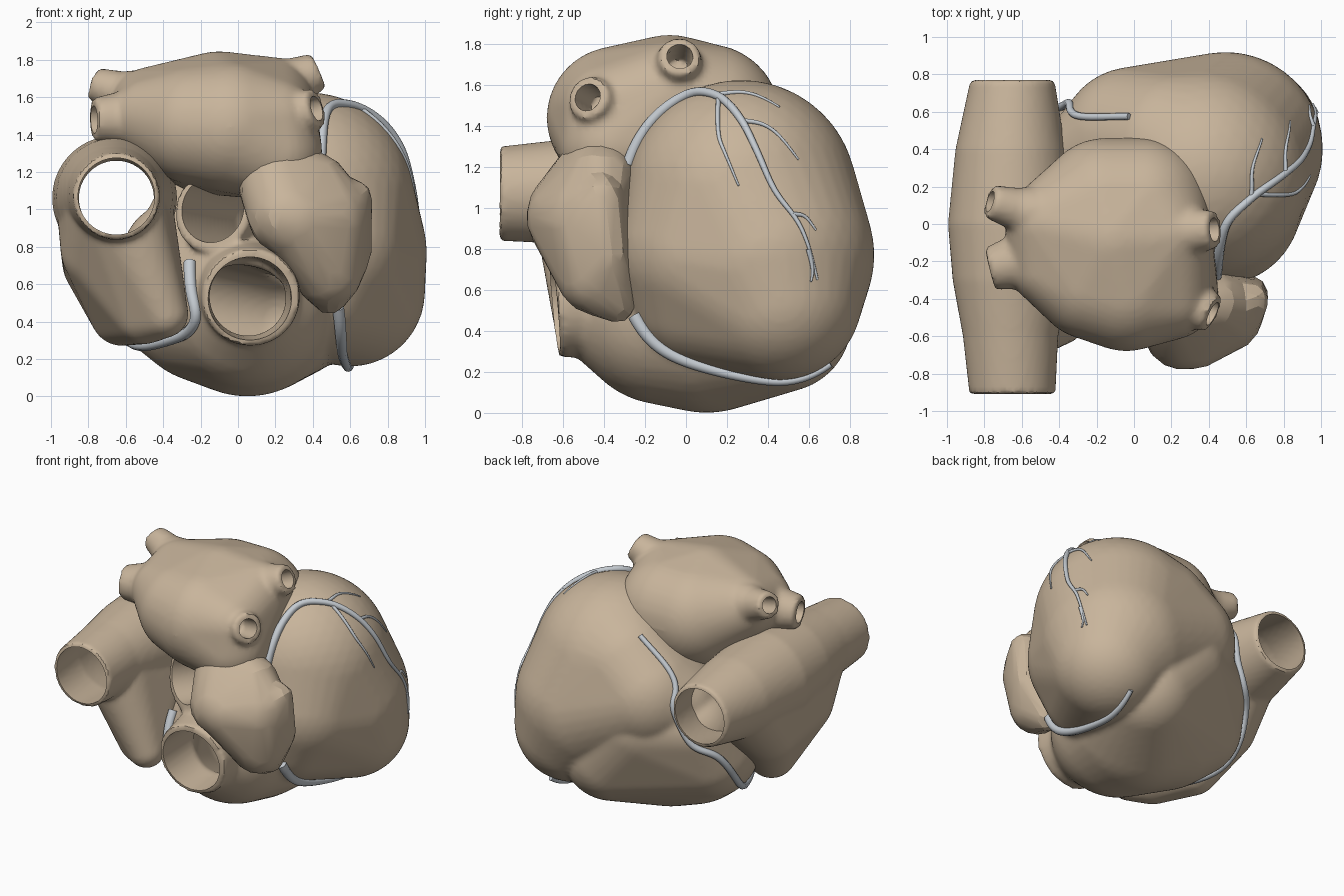
import bpy, bmesh, math
from mathutils import Vector

if "Cube" in bpy.data.objects:
    bpy.data.objects.remove(bpy.data.objects["Cube"])


def colour(name, rgb):
    m = bpy.data.materials.new(name)
    m.diffuse_color = (*rgb, 1)
    m.use_nodes = True
    m.node_tree.nodes["Principled BSDF"].inputs["Base Color"].default_value = m.diffuse_color
    return m


MUSCLE = colour("muscle", (0.58, 0.46, 0.33))
VESSEL = colour("vessel", (0.56, 0.60, 0.64))


def hull(bm, balls):
    """Add the convex skin around a few balls (x, y, z, radius)."""
    shell = bmesh.new()
    for x, y, z, r in balls:
        new = bmesh.ops.create_icosphere(shell, subdivisions=4, radius=r)["verts"]
        bmesh.ops.translate(shell, verts=new, vec=(x, y, z))
    bmesh.ops.delete(shell, geom=list(shell.edges), context='EDGES_FACES')
    bmesh.ops.convex_hull(shell, input=list(shell.verts))
    bmesh.ops.delete(shell, geom=[v for v in shell.verts if not v.link_faces], context='VERTS')
    bmesh.ops.recalc_face_normals(shell, faces=list(shell.faces))
    tmp = bpy.data.meshes.new("tmp")
    shell.to_mesh(tmp)
    shell.free()
    bm.from_mesh(tmp)
    bpy.data.meshes.remove(tmp)


def tube(bm, rings, n=40):
    """Add a closed tube through rings (x, y, z, radius)."""
    axis = Vector(rings[-1][:3]) - Vector(rings[0][:3])
    q = axis.to_track_quat('Z', 'Y')
    loops = []
    for x, y, z, r in rings:
        loops.append([bm.verts.new(Vector((x, y, z)) + q @ Vector(
            (r * math.cos(2 * math.pi * i / n), r * math.sin(2 * math.pi * i / n), 0)))
            for i in range(n)])
    faces = [bm.faces.new(loops[0][::-1]), bm.faces.new(loops[-1])]
    for a, b in zip(loops, loops[1:]):
        for i in range(n):
            j = (i + 1) % n
            faces.append(bm.faces.new((a[i], a[j], b[j], b[i])))
    bmesh.ops.recalc_face_normals(bm, faces=faces)


def fused(name, hulls, tubes=(), smooth=6, voxel=0.02):
    """Fuse hulls and tubes into one soft skin."""
    bm = bmesh.new()
    for h in hulls:
        hull(bm, h)
    for t in tubes:
        tube(bm, t)
    me = bpy.data.meshes.new(name)
    bm.to_mesh(me)
    bm.free()
    ob = bpy.data.objects.new(name, me)
    bpy.context.collection.objects.link(ob)
    m = ob.modifiers.new("fuse", 'REMESH')
    m.mode, m.voxel_size = 'VOXEL', voxel
    if smooth:
        m = ob.modifiers.new("soften", 'SMOOTH')
        m.factor, m.iterations = 0.5, smooth
    return ob


def finish(ob, cutter=None, angle=40):
    """Cut the hollow, bake the modifiers and shade."""
    if cutter:
        m = ob.modifiers.new("hollow", 'BOOLEAN')
        m.operation, m.solver, m.object = 'DIFFERENCE', 'EXACT', cutter
    dg = bpy.context.evaluated_depsgraph_get()
    dg.update()
    me = bpy.data.meshes.new_from_object(ob.evaluated_get(dg))
    ob.modifiers.clear()
    ob.data = me
    me.materials.clear()
    me.materials.append(MUSCLE)
    if cutter:
        bpy.data.objects.remove(cutter)
    bpy.ops.object.select_all(action='DESELECT')
    ob.select_set(True)
    bpy.context.view_layer.objects.active = ob
    bpy.ops.object.shade_smooth_by_angle(angle=math.radians(angle))


# Ventricles: left (upper) and right (lower) chambers with two outflow rims
left_v = [(.375, .27, 1.06, .565), (.49, .4, .77, .52), (.6, .46, .56, .4), (.45, .12, .8, .45),
          (.4, .1, .6, .38), (.2, .4, 1.1, .42), (0, .44, .95, .4), (-.22, .37, .92, .27)]
right_v = [(.05, .1, .515, .515), (-.15, .12, .52, .45), (-.33, .2, .53, .345), (.05, -.1, .5, .46),
           (.05, -.34, .5, .3), (.28, .46, .45, .35), (.05, .43, .75, .39), (-.33, .33, .75, .29)]
ventricles = fused("ventricles", [left_v, right_v], [
    [(.05, -.3, .56, .29), (.07, -.64, .53, .26)],
    [(.1, .1, .9, .27), (-.14, -.42, .99, .22)]], 4)
cavity = fused("ventricle_cavity", [
    [(0, .1, .42, .28), (-.2, .2, .5, .22), (.2, .35, .42, .2), (.05, -.25, .5, .2)],
    [(.12, .1, .98, .16), (.45, .35, .87, .33)]], [
    [(.05, -.2, .54, .2), (.07, -.85, .515, .235)],
    [(.14, .16, .95, .16), (-.22, -.6, 1.02, .19)]], 2)
finish(ventricles, cavity)

# Right atrium: great vein running front to back, with hanging auricle
veins = [(-.65, -.91, 1.07, .23), (-.66, -.6, 1.08, .255), (-.66, -.3, 1.07, .31),
         (-.66, 0, 1.06, .335), (-.66, .4, 1.06, .295), (-.65, .77, 1.06, .225)]
bore = [(-.65, -1, 1.07, .205)] + [(x, y, z, r - .025) for x, y, z, r in veins] + [(-.65, .9, 1.06, .2)]
right_atrium = fused("right_atrium", [
    [(-.66, -.5, 1.06, .255), (-.66, -.05, 1.02, .31), (-.66, .3, 1.04, .28), (-.68, -.3, .8, .27),
     (-.72, .08, .72, .22), (-.5, -.4, .45, .17), (-.62, -.12, .44, .17), (-.39, -.52, .44, .125)]],
    [veins], 3)
finish(right_atrium, fused("right_atrium_bore", [], [bore], 0))

# Left atrium with four short lung veins
stubs = [((-.45, .03, 1.57), (-.77, .12, 1.67), .2, .09),
         ((-.45, -.16, 1.49), (-.77, -.24, 1.48), .21, .115),
         ((.15, -.05, 1.62), (.43, -.03, 1.74), .22, .1),
         ((.15, -.35, 1.46), (.42, -.48, 1.54), .22, .105)]
outer, inner = [], []
for a, b, r0, r1 in stubs:
    va, vb = Vector(a), Vector(b)
    outer.append([(*va, r0), (*va.lerp(vb, .6), r1 * 1.25), (*vb, r1)])
    inner.append([(*va.lerp(vb, .4), r1 * .6), (*va.lerp(vb, 1.3), r1 * .68)])
left_atrium = fused("left_atrium", [
    [(-.1, -.08, 1.475, .37), (-.15, .1, 1.44, .36), (.05, .1, 1.44, .36), (-.04, -.33, 1.44, .35),
     (-.22, -.3, 1.45, .32), (-.47, 0, 1.54, .22), (-.45, -.22, 1.49, .22), (.17, -.06, 1.57, .245),
     (.18, -.37, 1.47, .24), (.19, -.36, 1.31, .26)]], outer, 3)
finish(left_atrium, fused("lung_vein_bores", [], inner, 0))

# Left auricle: faceted flap
left_auricle = fused("left_auricle", [
    [(.2, -.42, 1.17, .21), (.26, -.57, .97, .21), (.48, -.47, .96, .21), (.42, -.42, 1.13, .17)],
    [(.31, -.58, .95, .2), (.48, -.48, .93, .21), (.48, -.44, .67, .19), (.61, -.38, .78, .11),
     (.62, -.41, 1.06, .1), (.49, -.34, .54, .1)]], (), 4, .03)
dec = left_auricle.modifiers.new("facets", 'DECIMATE')
dec.ratio = 0.09
finish(left_auricle, None, 16)


# Coronary vessels: tapering curves laid on the ventricles
def vessel(name, pts, r0, r1, steps=8):
    P = [Vector(p) for p in pts]
    P = [2 * P[0] - P[1]] + P + [2 * P[-1] - P[-2]]
    path = []
    for a, b, c, d in zip(P, P[1:], P[2:], P[3:]):
        for k in range(steps):
            t = k / steps
            path.append(.5 * (2 * b + (c - a) * t + (2 * a - 5 * b + 4 * c - d) * t * t
                              + (3 * b - a - 3 * c + d) * t ** 3))
    path.append(P[-2])
    n = len(path) - 1
    radii = [r0 + (r1 - r0) * i / n for i in range(n + 1)]
    for i, p in enumerate(path):
        ok, loc, nor, _ = ventricles.closest_point_on_mesh(p)
        if ok and (loc - p).length < .15:
            path[i] = loc + nor * radii[i] * .5
    for _ in range(5):
        path = [path[0]] + [(a + 2 * b + c) / 4 for a, b, c in zip(path, path[1:], path[2:])] + [path[-1]]
    cu = bpy.data.curves.new(name, 'CURVE')
    cu.dimensions, cu.bevel_depth, cu.bevel_resolution, cu.use_fill_caps = '3D', 1, 3, True
    sp = cu.splines.new('POLY')
    sp.points.add(n)
    for pt, p, r in zip(sp.points, path, radii):
        pt.co, pt.radius = (*p, 1), r
    sp.use_smooth = True
    cu.materials.append(VESSEL)
    bpy.context.collection.objects.link(bpy.data.objects.new(name, cu))


bpy.context.view_layer.update()
vessel("right_coronary", [(-.29, -.42, .74), (-.27, -.48, .58), (-.24, -.5, .4), (-.42, -.35, .26),
                          (-.58, .15, .28), (-.57, .43, .62), (-.45, .6, .74), (-.37, .67, 1.0),
                          (-.28, .56, 1.14), (-.02, .57, 1.41)], .033, .018)
vessel("front_descending", [(.53, -.24, .48), (.54, -.1, .33), (.56, .1, .22),
                            (.58, .35, .17), (.6, .55, .15), (.62, .72, .22)], .034, .016)
vessel("circumflex", [(.45, -.38, 1.24), (.46, -.22, 1.46), (.49, 0, 1.55), (.58, .16, 1.47),
                      (.72, .26, 1.38), (.84, .34, 1.25), (.93, .43, 1.08), (.97, .54, .95),
                      (.98, .6, .82), (.97, .65, .65)], .029, .006)
twigs = [[(.58, .18, 1.46), (.6, .3, 1.5), (.64, .43, 1.43)],
         [(.6, .18, 1.45), (.75, .18, 1.3), (.82, .21, 1.22), (.9, .26, 1.1)],
         [(.74, .28, 1.37), (.77, .4, 1.36), (.8, .53, 1.22)],
         [(.96, .52, .97), (.94, .58, .96), (.93, .63, .89)],
         [(.98, .6, .8), (.97, .62, .7), (.97, .61, .64)]]
for i, t in enumerate(twigs):
    vessel(f"branch_{i + 1}", t, .012, .005)
